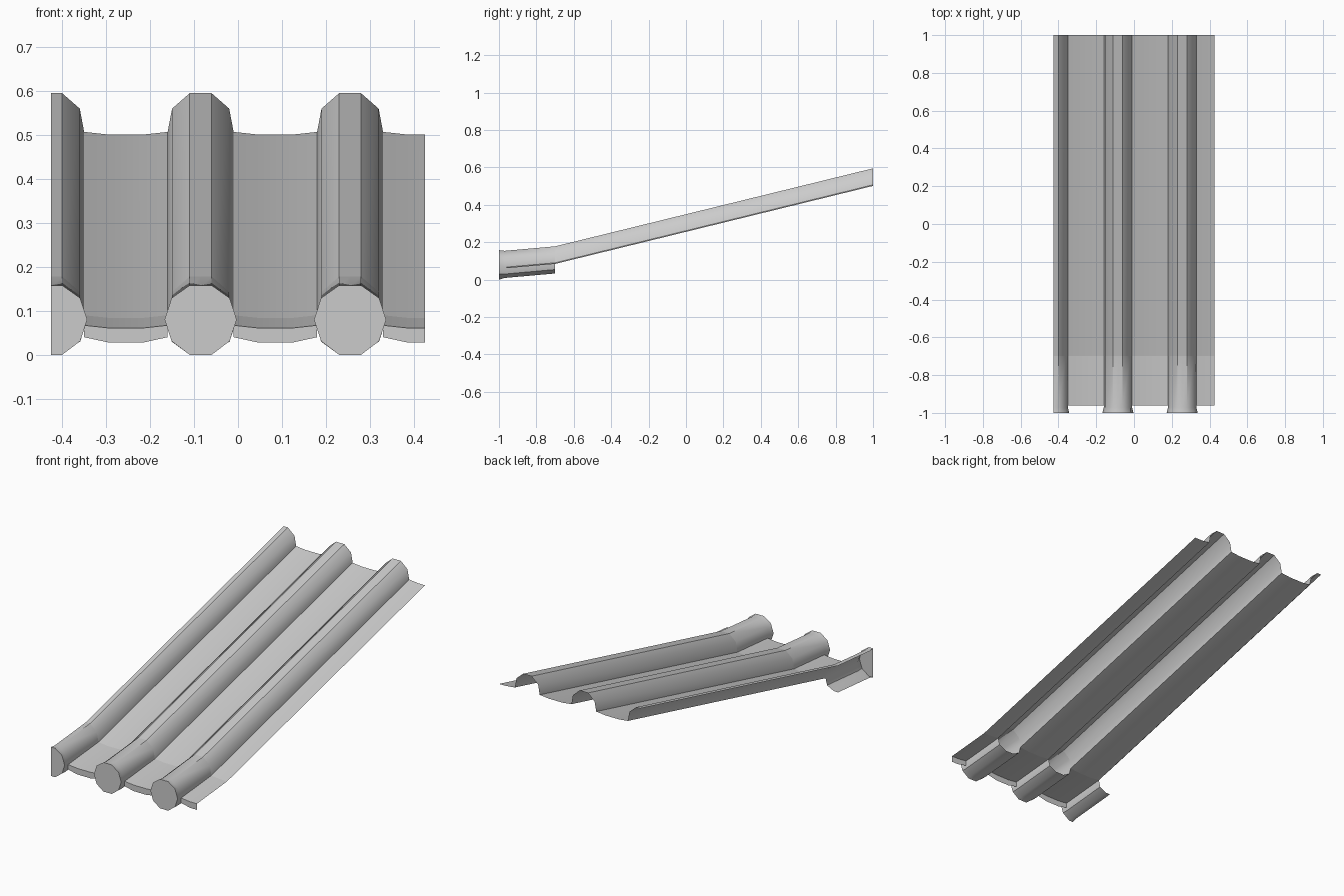
import bpy, bmesh

if "Cube" in bpy.data.objects:
    bpy.data.objects.remove(bpy.data.objects["Cube"])

STEP = 0.34                       # spacing of the rolls
ROLLS = [-0.425, -0.085, 0.255]   # roll centres, the first one is cut in half

# half cross-sections as (x offset, height above the pan edge)
TOP = [(0, .088), (.025, .088), (.065, .053), (.075, 0)]
LOW = [(.066, -.036), (.025, -.057), (0, -.057)]
FLARE = [(0, .158), (.025, .158), (.066, .129), (.082, .08),
         (.066, .031), (.025, 0), (0, 0)]
PAN = [(.075, 0), (.13, -.006), (.17, -.006), (.21, -.006), (.265, 0)]


def mirrored(half):
    return [(-x, z) for x, z in reversed(half)] + half[1:]


def place(profile, cx, y, z):
    return [(cx + px, y, z + pz) for px, pz in profile]


def loft(name, rings, cap=False):
    bm = bmesh.new()
    rows = [[bm.verts.new(p) for p in ring] for ring in rings]
    for a, b in zip(rows, rows[1:]):
        for i in range(len(a) - 1):
            bm.faces.new((a[i], a[i + 1], b[i + 1], b[i]))
    if cap:
        bm.faces.new(list(reversed(rows[0])))
    bmesh.ops.remove_doubles(bm, verts=bm.verts, dist=1e-5)
    me = bpy.data.meshes.new(name)
    bm.to_mesh(me)
    bm.free()
    ob = bpy.data.objects.new(name, me)
    bpy.context.collection.objects.link(ob)
    bpy.ops.object.select_all(action='DESELECT')
    ob.select_set(True)
    bpy.context.view_layer.objects.active = ob
    bpy.ops.object.shade_smooth_by_angle(angle=0.7)
    return ob


# long sloping corrugated sheet
wave = []
for n, cx in enumerate(ROLLS):
    arch = TOP if n == 0 else mirrored(TOP)
    pan = PAN[1:3] if n == 2 else PAN[1:-1]
    wave += [(cx + x, z) for x, z in arch + pan]
loft("tile_sheet", [place(wave, 0, -.7, .09), place(wave, 0, 1, .507)])

# closed round ends of the rolls, open at the back
for n, cx in enumerate(ROLLS):
    tube, flare = TOP + LOW, FLARE
    if n:
        tube = mirrored(tube)
        flare = mirrored(flare)
        # start each loop at the bottom, so it runs left, over the top, right
        half = len(tube) // 2
        left, leftf = [(-x, z) for x, z in reversed(TOP + LOW)], [(-x, z) for x, z in reversed(FLARE)]
        tube = left + (TOP + LOW)[1:]
        flare = leftf + FLARE[1:]
    front = place(flare, cx, -1, 0)
    rings = [front, place(tube, cx, -.97, .066), place(tube, cx, -.7, .09)]
    loft("roll_end", rings)
    # flat front disc
    ring = front if n == 0 else front[:-1]
    loft("roll_cap", [ring], cap=True)

# flatter pan fronts with a turned-down lip
for n, cx in enumerate(ROLLS):
    pan = PAN[:3] if n == 2 else PAN
    lip = [(x, z * 2) for x, z in pan]
    loft("pan_front", [place(lip, cx, -.96, .04), place(pan, cx, -.96, .067),
                       place(pan, cx, -.7, .09)])
